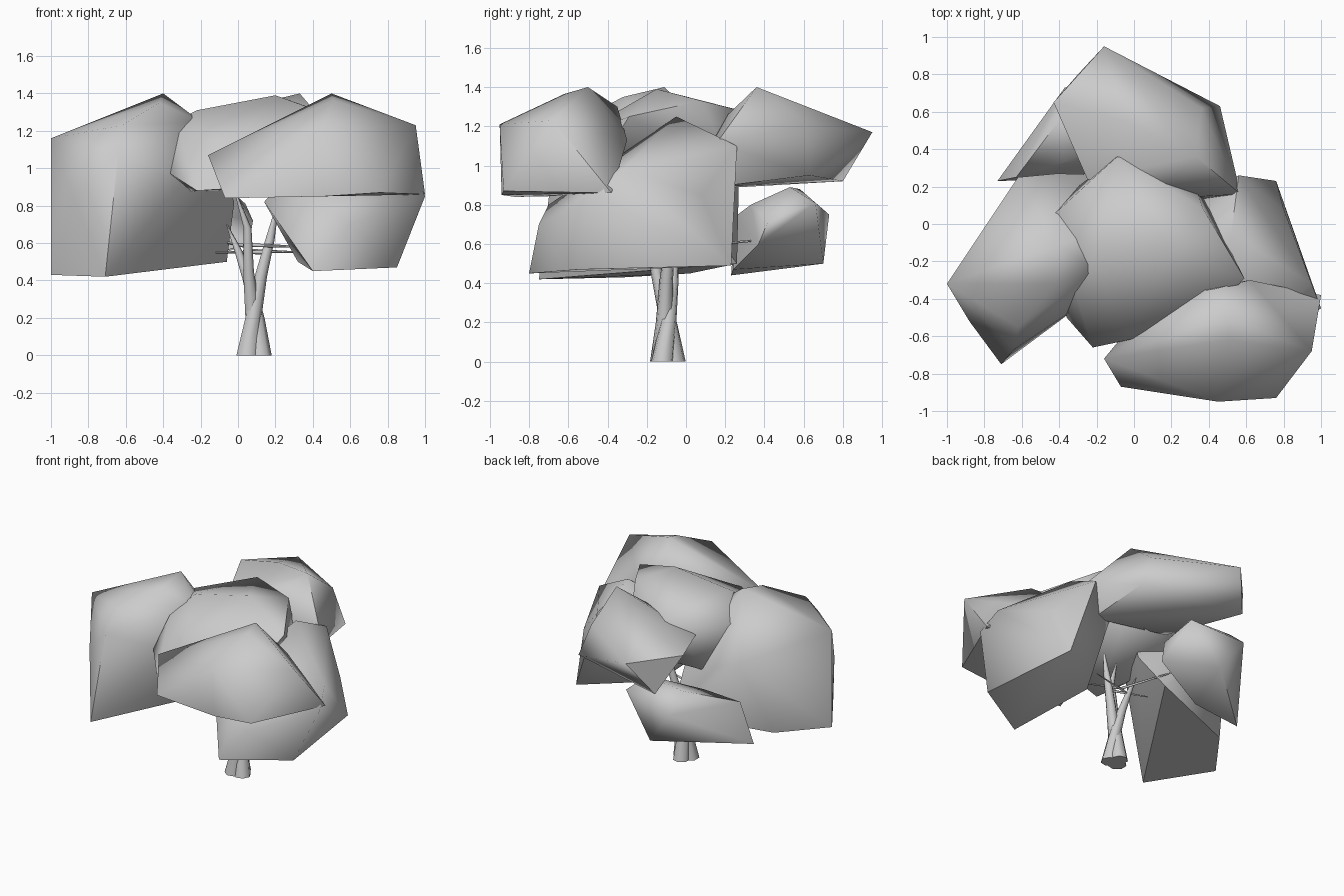
import bpy, bmesh, math

if "Cube" in bpy.data.objects:
    bpy.data.objects.remove(bpy.data.objects["Cube"])


def finish(obj, angle):
    bpy.ops.object.select_all(action='DESELECT')
    obj.select_set(True)
    bpy.context.view_layer.objects.active = obj
    bpy.ops.object.shade_smooth_by_angle(angle=math.radians(angle))


def add_mesh(name, bm, angle):
    mesh = bpy.data.meshes.new(name)
    bm.to_mesh(mesh)
    bm.free()
    obj = bpy.data.objects.new(name, mesh)
    bpy.context.collection.objects.link(obj)
    finish(obj, angle)


def foliage(name, points):
    """Faceted leaf clump: the convex hull of a few corner points."""
    bm = bmesh.new()
    verts = [bm.verts.new(p) for p in points]
    bmesh.ops.convex_hull(bm, input=verts)
    bmesh.ops.delete(bm, geom=[v for v in bm.verts if not v.link_faces], context='VERTS')
    bmesh.ops.recalc_face_normals(bm, faces=bm.faces)
    add_mesh(name, bm, 62)


def stem(name, path, sides=7):
    """Tapered stem through (x, y, z, radius) stations."""
    bm = bmesh.new()
    rings = []
    for x, y, z, r in path:
        rings.append([bm.verts.new((x + r * math.cos(2 * math.pi * i / sides),
                                    y + r * math.sin(2 * math.pi * i / sides), z))
                      for i in range(sides)])
    for a, b in zip(rings, rings[1:]):
        for i in range(sides):
            j = (i + 1) % sides
            bm.faces.new((a[i], a[j], b[j], b[i]))
    bm.faces.new(rings[0][::-1])
    bm.faces.new(rings[-1])
    add_mesh(name, bm, 60)


def twig(name, start, end, r=0.011):
    """Thin, mostly horizontal branch."""
    curve = bpy.data.curves.new(name, 'CURVE')
    curve.dimensions = '3D'
    curve.bevel_depth = r
    curve.bevel_resolution = 0
    curve.use_fill_caps = True
    sp = curve.splines.new('POLY')
    sp.points.add(1)
    sp.points[0].co = (*start, 1)
    sp.points[1].co = (*end, 1)
    sp.points[1].radius = 0.4
    bpy.context.collection.objects.link(bpy.data.objects.new(name, curve))


# Upper back clump
foliage("foliage_back", [
    (.33, .36, 1.40), (-.16, .95, 1.17), (.46, .63, .95), (.57, .16, 1.12),
    (.48, .14, .89), (-.43, .65, 1.19), (-.30, .80, .92), (-.05, .28, .89),
    (-.25, .24, 1.14), (.08, .13, 1.18), (.36, .62, 1.20), (-.05, .55, 1.31)])

# Big left clump
foliage("foliage_left", [
    (-1, -.32, 1.16), (-1, -.32, .43), (-.71, -.75, .42), (-.64, -.67, 1.08),
    (-.40, -.11, 1.40), (-.42, -.32, 1.35), (-.20, -.25, 1.25), (-.62, .25, 1.02),
    (-.41, .27, .95), (-.75, .02, .45), (-.06, .26, .50), (-.02, .02, .82),
    (-.28, -.43, .95), (-.42, -.53, .78), (-.88, -.52, .85), (-.62, -.55, 1.23)])

# Upper centre clump
foliage("foliage_centre", [
    (.20, -.15, 1.39), (-.22, -.20, 1.31), (-.09, .36, 1.26), (-.43, .05, 1.20),
    (-.22, -.66, .88), (-.36, -.50, .97), (-.03, -.62, 1.12), (.37, .08, 1.33),
    (.59, -.29, 1.25), (.40, -.50, .92), (.30, .28, .90), (-.30, .20, .87),
    (-.31, -.38, 1.19)])

# Upper front right clump
foliage("foliage_front", [
    (-.16, -.72, 1.07), (-.07, -.87, .84), (.45, -.95, 1.21), (.50, -.50, 1.40),
    (.95, -.68, 1.23), (1, -.38, .86), (.76, -.93, .87), (.46, -.94, .85),
    (.62, -.30, 1.13), (.12, -.38, .85), (.05, -.60, 1.13), (.42, -.35, 1.30),
    (.51, -.62, 1.365)])

# Right clump
foliage("foliage_right", [
    (.40, -.80, .45), (.85, -.55, .47), (.76, .23, .49), (.56, .26, 1.10),
    (1, -.45, .85), (.52, -.05, 1.25), (.14, -.48, .82), (.32, -.12, .50),
    (.45, -.70, .80), (.95, -.32, .98), (.35, .15, .90), (.80, .08, .85),
    (.60, -.75, .70)])

# Low back left clump
foliage("foliage_low_back", [
    (-.73, .23, .44), (-.63, .25, .74), (-.19, .70, .50), (-.37, .73, .75),
    (.04, .66, .81), (-.38, .58, .88), (-.05, .53, .89), (.08, .42, .72),
    (.06, .37, .60), (-.35, .24, .47), (-.38, .33, .80)])

# Twisting trunk of three tapered stems
stem("trunk_left", [(.12, -.12, 0, .06), (.10, -.09, .20, .042), (.055, -.07, .40, .032),
                    (.0, -.06, .56, .022), (-.06, -.05, .70, .004)])
stem("trunk_right", [(.05, -.12, 0, .065), (.08, -.11, .20, .045), (.12, -.10, .42, .035),
                     (.17, -.08, .62, .026), (.21, -.07, .80, .008)])
stem("trunk_back", [(.08, -.06, 0, .06), (.08, -.09, .20, .045), (.055, -.15, .45, .030),
                    (.05, -.18, .68, .022), (-.01, -.20, .86, .006)])

# Thin side branches
twig("branch_low_left", (.14, -.10, .55), (-.12, .0, .55))
twig("branch_low_right", (.03, -.07, .59), (.36, -.20, .58))
twig("branch_middle", (.03, -.06, .56), (.35, .02, .55))
twig("branch_low_back", (.06, -.07, .58), (-.15, .38, .62))
